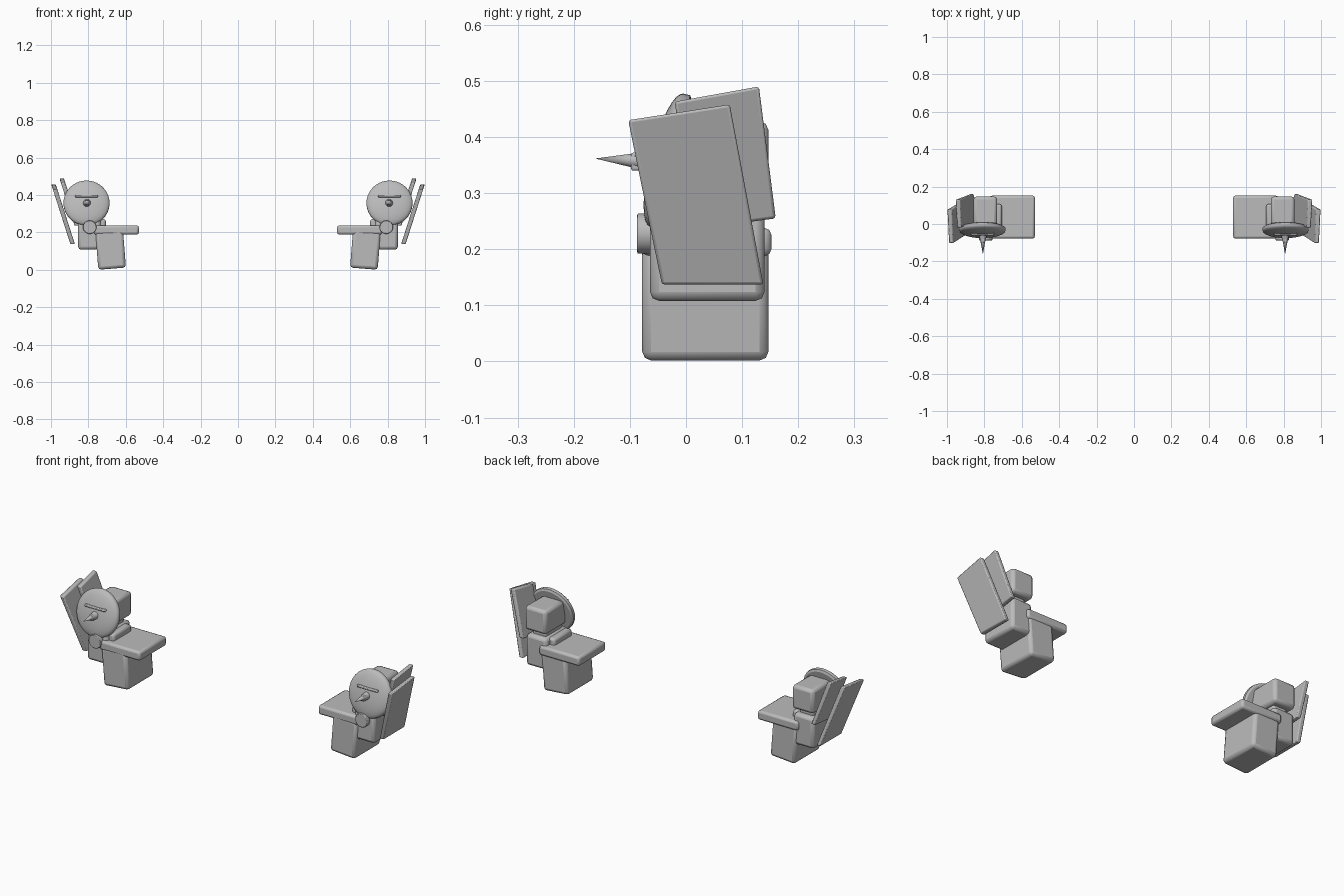
import bpy, bmesh, math
from mathutils import Matrix, Vector

old = bpy.data.objects.get("Cube")
if old:
    bpy.data.objects.remove(old, do_unlink=True)

GREY = (0.5, 0.5, 0.5, 1)
grey = bpy.data.materials.new("plain grey")
grey.use_nodes = True
grey.diffuse_color = GREY
grey.node_tree.nodes["Principled BSDF"].inputs["Base Color"].default_value = GREY


def finish(name, bm, bevel=0, segments=2):
    """Turn the mesh into an object, soften its edges and mirror it across x."""
    bmesh.ops.recalc_face_normals(bm, faces=bm.faces)
    mesh = bpy.data.meshes.new(name)
    bm.to_mesh(mesh)
    bm.free()
    mesh.materials.append(grey)
    obj = bpy.data.objects.new(name, mesh)
    bpy.context.collection.objects.link(obj)
    if bevel:
        mod = obj.modifiers.new("soft edges", "BEVEL")
        mod.width, mod.segments = bevel, segments
        mod.limit_method = "ANGLE"
    mirror = obj.modifiers.new("other side", "MIRROR")
    mirror.use_mirror_merge = False
    bpy.ops.object.select_all(action="DESELECT")
    obj.select_set(True)
    bpy.context.view_layer.objects.active = obj
    bpy.ops.object.shade_smooth_by_angle(angle=math.radians(30))
    return obj


def box(name, low, high, bevel=0.012, tilt=0):
    low, high = Vector(low), Vector(high)
    size = high - low
    bm = bmesh.new()
    place = (Matrix.Translation((low + high) / 2)
             @ Matrix.Rotation(math.radians(tilt), 4, "Y")
             @ Matrix.Diagonal((*size, 1)))
    bmesh.ops.create_cube(bm, size=1, matrix=place)
    return finish(name, bm, bevel)


def lathe(name, profile, centre, lean=0, sides=32, bevel=0):
    """Spin (radius, y) points about the y axis, then lean the result about x."""
    bm = bmesh.new()
    verts = [bm.verts.new((r, y, 0)) for r, y in profile]
    edges = [bm.edges.new(pair) for pair in zip(verts, verts[1:])]
    bmesh.ops.spin(bm, geom=verts + edges, cent=(0, 0, 0), axis=(0, 1, 0),
                   angle=math.tau, steps=sides, use_duplicate=False)
    bmesh.ops.remove_doubles(bm, verts=bm.verts, dist=0.0002)
    bm.transform(Matrix.Translation(centre)
                 @ Matrix.Rotation(math.radians(lean), 4, "X"))
    return finish(name, bm, bevel)


def plate(name, corners, base_x, base_z, slope=0.32, half=0.012):
    """Slanted plate from a side outline of (y, z) corners."""
    bm = bmesh.new()
    rings = []
    for side in (-half, half):
        rings.append([bm.verts.new((base_x + slope * (z - base_z) + side, y, z))
                      for y, z in corners])
    inner, outer = rings
    bm.faces.new(inner)
    bm.faces.new(outer)
    for i in range(len(corners)):
        j = (i + 1) % len(corners)
        bm.faces.new((inner[i], inner[j], outer[j], outer[i]))
    return finish(name, bm, 0.005)


# Stacked blocks
box("lower_block", (0.607, -0.078, 0.006), (0.755, 0.147, 0.21), 0.016, tilt=4.5)
box("flat_slab", (0.53, -0.078, 0.188), (0.77, 0.152, 0.238), 0.012)
box("torso_block", (0.735, -0.064, 0.108), (0.855, 0.14, 0.275), 0.016)
box("side_bar", (0.707, -0.045, 0.215), (0.75, 0.107, 0.272), 0.012)
box("neck", (0.755, -0.03, 0.26), (0.835, 0.11, 0.33), 0.008)
box("head_block", (0.732, -0.03, 0.3), (0.858, 0.147, 0.428), 0.016)

# Leaning domed face disc: shallow cap in front, flat behind
R, DEPTH = 0.123, 0.03
dome = [(R * math.sin(t), -DEPTH * math.cos(t))
        for t in (math.pi / 2 * i / 8 for i in range(9))]
lathe("face_disc", dome + [(R, 0.012), (R - 0.01, 0.018), (0, 0.018)],
      (0.81, -0.034, 0.358), lean=-14, sides=40)

# Brow ridge and pointed nose
box("brow_ridge", (0.748, -0.062, 0.388), (0.872, -0.03, 0.4), 0.004)
lathe("nose_spike", [(0, 0.04), (0.03, 0.04), (0.015, -0.01), (0.013, -0.02), (0, -0.09)],
      (0.808, -0.072, 0.357), lean=-3, sides=12)
box("nose_ridge", (0.798, -0.098, 0.34), (0.818, -0.05, 0.372), 0.004)

# Round stud below the face
lathe("round_stud", [(0, 0.04), (0.036, 0.04), (0.036, -0.02), (0, -0.02)],
      (0.793, -0.067, 0.228), sides=24, bevel=0.003)

# Slanted side plates
plate("outer_plate", [(-0.103, 0.43), (0.078, 0.458), (0.138, 0.137), (-0.043, 0.137)],
      0.885, 0.14)
plate("inner_plate", [(-0.02, 0.463), (0.13, 0.49), (0.16, 0.255), (0.01, 0.235)],
      0.866, 0.25)
